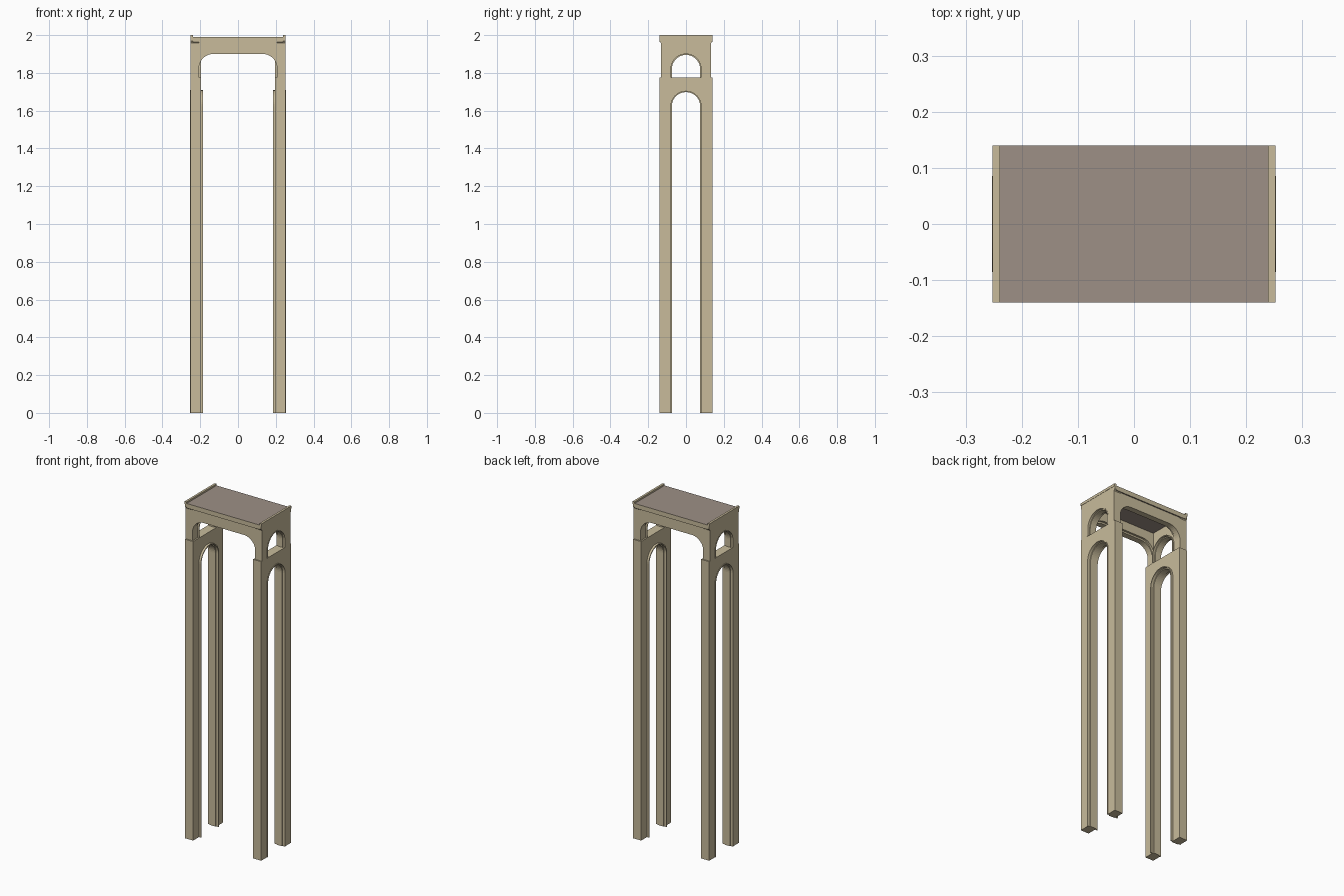
import bpy, bmesh, math

if "Cube" in bpy.data.objects:
    bpy.data.objects.remove(bpy.data.objects["Cube"])


def material(name, rgb):
    m = bpy.data.materials.new(name)
    m.diffuse_color = (*rgb, 1)
    m.use_nodes = True
    m.node_tree.nodes["Principled BSDF"].inputs["Base Color"].default_value = m.diffuse_color
    return m


STONE = material("cream stone", (0.58, 0.50, 0.33))
DECK = material("brown deck", (0.34, 0.28, 0.24))


def prism(name, pts, a, b, axis):
    """Extrude a 2D profile: axis 'x' takes (y, z) points, axis 'y' takes (x, z)."""
    bm = bmesh.new()

    def place(p, t):
        return (t, p[0], p[1]) if axis == 'x' else (p[0], t, p[1])
    lo = [bm.verts.new(place(p, a)) for p in pts]
    hi = [bm.verts.new(place(p, b)) for p in pts]
    bm.faces.new(lo)
    bm.faces.new(hi[::-1])
    n = len(pts)
    for i in range(n):
        bm.faces.new((lo[i], hi[i], hi[(i + 1) % n], lo[(i + 1) % n]))
    bmesh.ops.recalc_face_normals(bm, faces=bm.faces)
    me = bpy.data.meshes.new(name)
    bm.to_mesh(me)
    bm.free()
    me.materials.append(STONE)
    ob = bpy.data.objects.new(name, me)
    bpy.context.collection.objects.link(ob)
    return ob


def arch(r, spring, base, n=24):
    """Open outline of a round arch, from left foot over the crown to right foot."""
    curve = [(-r * math.cos(math.pi * i / n), spring + r * math.sin(math.pi * i / n))
             for i in range(n + 1)]
    return [(-r, base)] + curve + [(r, base)]


def ring(name, r_out, r_in, spring, base, a, b):
    prism(name, arch(r_out, spring, base) + arch(r_in, spring, base)[::-1], a, b, 'x')


def rounded_opening(w, top, r, base, n=10):
    """Flat-topped opening with rounded shoulders."""
    left = [(-w + r - r * math.cos(math.pi / 2 * i / n),
             top - r + r * math.sin(math.pi / 2 * i / n)) for i in range(n + 1)]
    return [(-w, base)] + left + [(-x, z) for x, z in left[::-1]] + [(w, base)]


SPRING, SILL, UPSPRING = 1.623, 1.775, 1.82

for s, side in ((-1, "left"), (1, "right")):
    # tall pair of legs joined by a round arch
    prism(side + "_leg_wall",
          [(-0.14, 0)] + [(-0.14, SILL), (0.14, SILL), (0.14, 0)]
          + arch(0.085, SPRING, 0)[::-1], s * 0.197, s * 0.2505, 'x')
    # stepped mouldings lining the leg arch
    ring(side + "_arch_moulding", 0.0855, 0.080, SPRING, 0, s * 0.184, s * 0.2535)
    ring(side + "_arch_inner_rib", 0.0805, 0.075, SPRING, 0, s * 0.200, s * 0.237)
    # upper side wall with window, flared under the roof
    prism(side + "_upper_wall",
          [(-0.133, SILL), (-0.133, 1.958), (-0.14, 1.968), (-0.14, 1.988),
           (0.14, 1.988), (0.14, 1.968), (0.133, 1.958), (0.133, SILL)]
          + arch(0.085, UPSPRING, SILL)[::-1], s * 0.206, s * 0.2505, 'x')
    ring(side + "_window_moulding", 0.0855, 0.080, UPSPRING, SILL, s * 0.197, s * 0.2525)
    ring(side + "_window_inner_rib", 0.0805, 0.075, UPSPRING, SILL, s * 0.210, s * 0.240)
    # low curb along the deck edge
    prism(side + "_curb", [(-0.14, 1.985), (-0.14, 2), (0.14, 2), (0.14, 1.985)],
          s * 0.239, s * 0.252, 'x')

for s, side in ((-1, "front"), (1, "back")):
    # arched fascia with a stepped inner edge
    for part, w, top, a, b in (("_fascia", 0.2065, 1.90, 0.098, 0.133),
                               ("_fascia_step", 0.207, 1.91, 0.086, 0.099)):
        prism(side + part, [(-0.208, SILL), (-0.208, 1.967), (0.208, 1.967), (0.208, SILL)]
              + rounded_opening(w, top, 0.075, SILL)[::-1], s * a, s * b, 'y')

# roof slab: stone edges, brown top and underside
slab = prism("roof_deck", [(-0.14, 1.963), (-0.14, 1.99), (0.14, 1.99), (0.14, 1.963)],
             -0.2395, 0.2395, 'x')
slab.data.materials.append(DECK)
for f in slab.data.polygons:
    f.material_index = 1 if abs(f.normal.z) > 0.9 else 0
